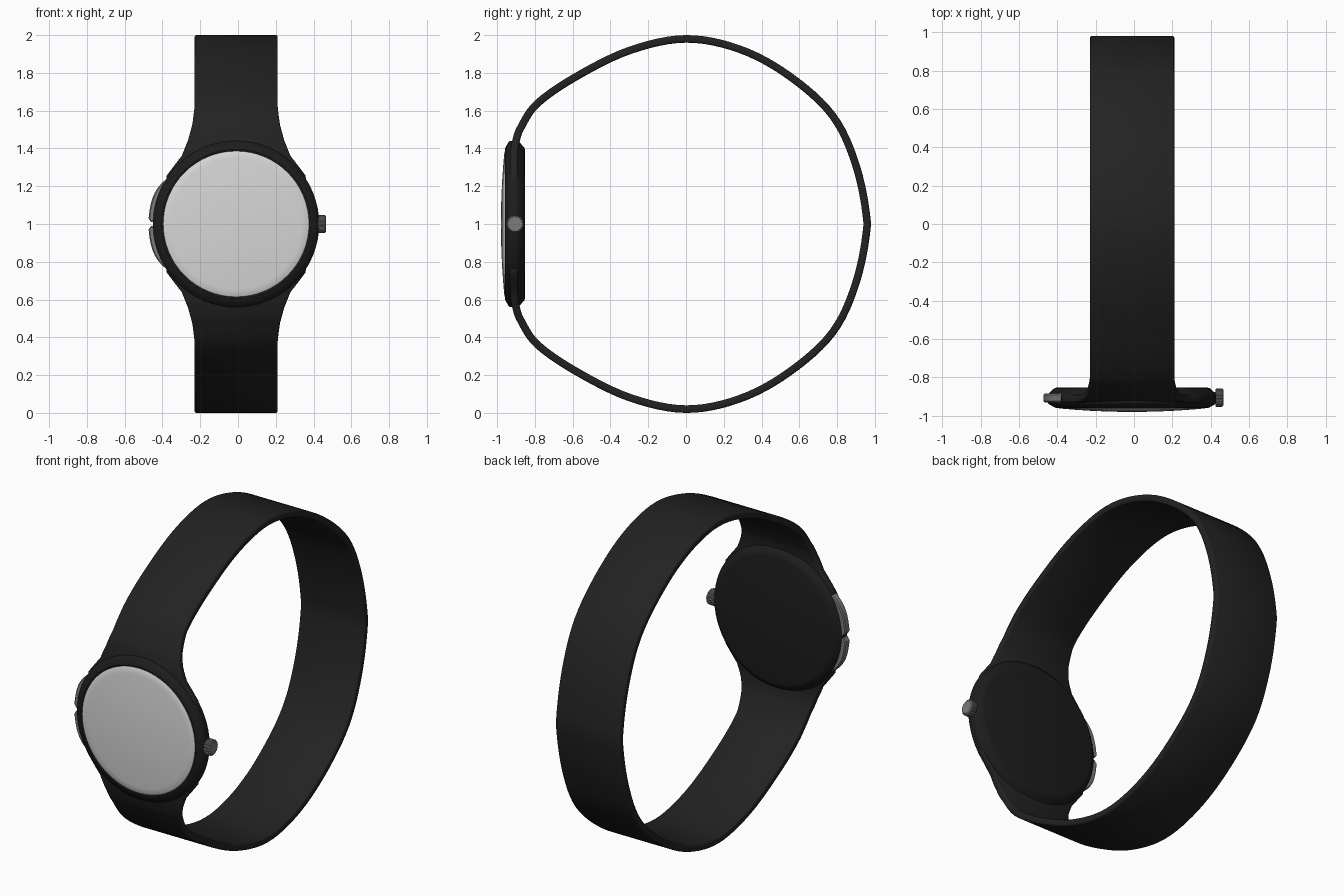
import bpy, bmesh, math
from mathutils import Vector

if "Cube" in bpy.data.objects:
    bpy.data.objects.remove(bpy.data.objects["Cube"])

CX, CZ = -0.01, 1.0   # centre of the watch case


def material(name, rgb):
    m = bpy.data.materials.new(name)
    m.diffuse_color = (*rgb, 1)
    m.use_nodes = True
    m.node_tree.nodes["Principled BSDF"].inputs["Base Color"].default_value = m.diffuse_color
    return m


RUBBER = material("black rubber", (0.016, 0.016, 0.016))
CASE = material("black case", (0.012, 0.012, 0.012))
GLASS = material("pale glass", (0.68, 0.68, 0.68))
METAL = material("grey metal", (0.2, 0.2, 0.2))


def make(name, verts, faces, mat, angle=35):
    me = bpy.data.meshes.new(name)
    me.from_pydata([tuple(v) for v in verts], [], faces)
    bm = bmesh.new()
    bm.from_mesh(me)
    bmesh.ops.remove_doubles(bm, verts=bm.verts, dist=1e-5)
    bmesh.ops.recalc_face_normals(bm, faces=bm.faces)
    bm.to_mesh(me)
    bm.free()
    me.materials.append(mat)
    ob = bpy.data.objects.new(name, me)
    bpy.context.collection.objects.link(ob)
    bpy.ops.object.select_all(action='DESELECT')
    ob.select_set(True)
    bpy.context.view_layer.objects.active = ob
    bpy.ops.object.shade_smooth_by_angle(angle=math.radians(angle))
    return ob


def loft(name, rings, mat, angle=35):
    """Join equal closed rings into a capped solid."""
    n = len(rings[0])
    verts = [v for r in rings for v in r]
    faces = [(i * n + j, i * n + (j + 1) % n, (i + 1) * n + (j + 1) % n, (i + 1) * n + j)
             for i in range(len(rings) - 1) for j in range(n)]
    faces += [tuple(range(n)), tuple(range(len(verts) - n, len(verts)))]
    return make(name, verts, faces, mat, angle)


def disc(name, profile, mat, n=64, angle=35):
    """Lathe (radius, y) pairs about the case axis."""
    rings = [[(CX + r * math.cos(t * math.tau / n), y, CZ + r * math.sin(t * math.tau / n))
              for t in range(n)] for r, y in profile]
    return loft(name, rings, mat, angle)


def spline(pts, steps=6):
    """Catmull-Rom curve through 2D points."""
    p = [Vector(q) for q in pts]
    p = [2 * p[0] - p[1]] + p + [Vector((p[-1].x, -p[-2].y))]
    out = []
    for i in range(1, len(p) - 2):
        a, b, c, d = p[i - 1:i + 3]
        for s in range(steps):
            t = s / steps
            out.append(0.5 * (2 * b + (c - a) * t + (2 * a - 5 * b + 4 * c - d) * t * t
                              + (3 * b - a - 3 * c + d) * t ** 3))
    return out + [p[-2]]


# Strap: rounded strip swept round the loop, flaring where it meets the case
half = spline([(-.91, .2), (-.91, .36), (-.90, .44), (-.872, .515), (-.785, .64),
               (-.577, .783), (-.295, .92), (0, .98), (.285, .925), (.545, .785),
               (.775, .575), (.90, .31), (.96, 0)])
path = half + [Vector((q.x, -q.y)) for q in reversed(half[:-1])]
FLARE = [(.2, .37), (.25, .372), (.3, .335), (.36, .288), (.44, .255), (.52, .232), (.61, .22)]


def half_width(q):
    h = abs(q.y)
    if q.x > 0 or h >= FLARE[-1][0]:
        return .22
    for (h0, w0), (h1, w1) in zip(FLARE, FLARE[1:]):
        if h <= h1:
            return w0 + (w1 - w0) * max(0, h - h0) / (h1 - h0)


rings = []
for i, q in enumerate(path):
    tan = (path[min(i + 1, len(path) - 1)] - path[max(i - 1, 0)]).normalized()
    nor = Vector((-tan.y, tan.x))
    w, t, b = half_width(q), .02, .009
    section = [(-w, -t + b), (-w + b * .3, -t + b * .3), (-w + b, -t),
               (w - b, -t), (w - b * .3, -t + b * .3), (w, -t + b),
               (w, t - b), (w - b * .3, t - b * .3), (w - b, t),
               (-w + b, t), (-w + b * .3, t - b * .3), (-w, t - b)]
    rings.append([(CX + u, q.x + nor.x * v, CZ + q.y + nor.y * v) for u, v in section])
loft("strap", rings, RUBBER, 50)

# Case body with chamfered back and front bezel
disc("case", [(.39, -.852), (.405, -.856), (.436, -.885), (.44, -.892), (.44, -.93),
              (.436, -.938), (.403, -.957), (.395, -.959), (.385, -.955)], CASE)

# Domed glass
R = .386
disc("glass", [(R, -.950), (R, -.958)] +
     [(R * k, -.961 - .019 * (1 - k * k)) for k in (.985, .9, .75, .55, .35, .15, .02)], GLASS)

# Two curved side buttons, mirrored above and below the middle
for name, s in (("upper_button", 1), ("lower_button", -1)):
    rings = []
    for k in range(17):
        f = k / 16
        a = math.radians(1.3 + 36 * f)
        r = .424 + .04 * min(1, (f / .06 + .65) if f < .02 else 1) * (1 - max(0, f - .4) ** 2 / .36)
        ring = [(.41, -.885), (r - .006, -.885), (r, -.891), (r, -.924), (r - .006, -.93), (.41, -.93)]
        rings.append([(CX - p * math.cos(a), y, CZ + s * p * math.sin(a)) for p, y in ring])
    loft(name, rings, METAL)

# Crown: narrow stem and knurled knob pointing to +x


def knob(name, profile, teeth, depth):
    n = teeth * 4
    rings = [[(x, -.905 + (r - depth * (t % 4 > 1)) * math.cos(t * math.tau / n),
               CZ + (r - depth * (t % 4 > 1)) * math.sin(t * math.tau / n))
              for t in range(n)] for x, r in profile]
    loft(name, rings, METAL, 30)


knob("crown_stem", [(.40, .028), (.43, .028)], 6, 0)
knob("crown", [(.424, .042), (.428, .048), (.460, .048), (.467, .041)], 16, .004)
